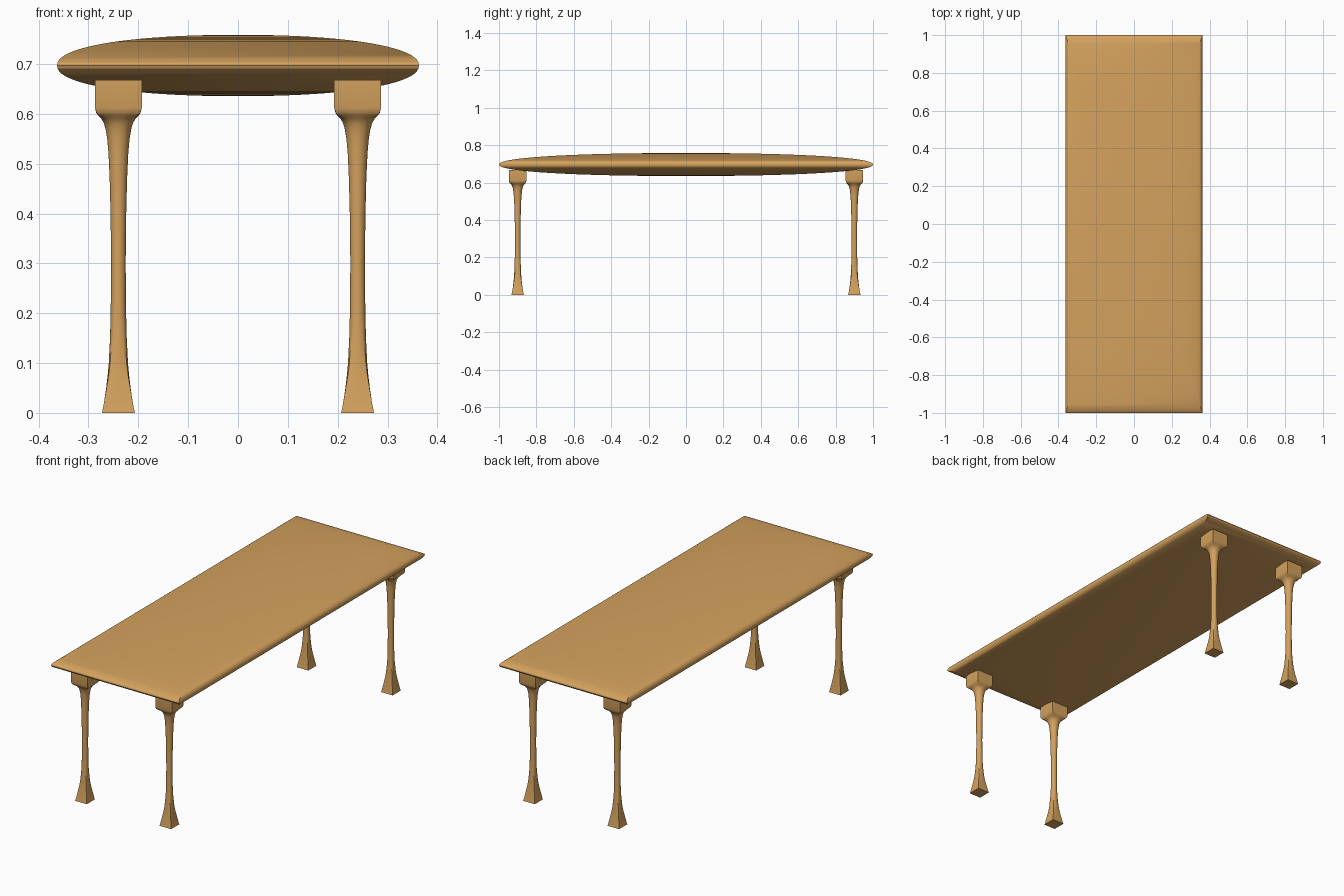
import bpy, bmesh, math

if "Cube" in bpy.data.objects:
    bpy.data.objects.remove(bpy.data.objects["Cube"])

wood = bpy.data.materials.new("wood")
wood.diffuse_color = (0.66, 0.36, 0.11, 1)
wood.use_nodes = True
wood.node_tree.nodes["Principled BSDF"].inputs["Base Color"].default_value = wood.diffuse_color


def loft(name, rings, angle):
    """Skin a stack of closed rings and cap both ends."""
    bm = bmesh.new()
    loops = [[bm.verts.new(p) for p in ring] for ring in rings]
    n = len(loops[0])
    for a, b in zip(loops, loops[1:]):
        for i in range(n):
            j = (i + 1) % n
            bm.faces.new((a[i], a[j], b[j], b[i]))
    bm.faces.new(loops[0][::-1])
    bm.faces.new(loops[-1])
    bmesh.ops.recalc_face_normals(bm, faces=bm.faces)
    mesh = bpy.data.meshes.new(name)
    bm.to_mesh(mesh)
    bm.free()
    mesh.materials.append(wood)
    obj = bpy.data.objects.new(name, mesh)
    bpy.context.collection.objects.link(obj)
    bpy.ops.object.select_all(action='DESELECT')
    obj.select_set(True)
    bpy.context.view_layer.objects.active = obj
    bpy.ops.object.shade_smooth_by_angle(angle=math.radians(angle))
    return obj


# Table top: mitred rectangles following a softly squared ellipse
HALF_X, HALF_Y, HALF_Z, MID_Z, POWER = 0.363, 1.0, 0.0615, 0.697, 2.2
rings = []
STEPS = 40
for i in range(STEPS + 1):
    t = math.radians(-89.5 + 179 * i / STEPS)
    s = math.cos(t) ** (2 / POWER)
    z = MID_Z + HALF_Z * math.copysign(abs(math.sin(t)) ** (2 / POWER), t)
    rings.append([(sx * HALF_X * s, sy * HALF_Y * s, z)
                  for sx, sy in ((-1, -1), (1, -1), (1, 1), (-1, 1))])
loft("table_top", rings, 30)

# Leg profile: height, half width, squareness (1 square, 0 round)
PROFILE = [
    (0.0, 0.033, 1), (0.01, 0.0308, 1), (0.025, 0.0282, 1), (0.05, 0.0245, 0.9),
    (0.075, 0.0215, 0.7), (0.10, 0.0193, 0.5), (0.15, 0.0168, 0.2),
    (0.20, 0.0155, 0), (0.30, 0.0146, 0), (0.40, 0.0157, 0), (0.47, 0.0175, 0),
    (0.52, 0.0198, 0), (0.55, 0.0225, 0), (0.57, 0.0258, 0.05),
    (0.582, 0.0295, 0.2), (0.59, 0.034, 0.45), (0.596, 0.040, 0.75),
    (0.602, 0.0445, 0.95), (0.612, 0.047, 1), (0.668, 0.047, 1),
]
SIDES = 32


def leg_ring(z, half, square):
    ring = []
    for i in range(SIDES):
        a = 2 * math.pi * i / SIDES
        c, s = math.cos(a), math.sin(a)
        r = half * (1 - square + square / max(abs(c), abs(s)))
        ring.append((r * c, r * s, z))
    return ring


# Four identical legs near the corners
for y, end in ((-0.9, "front"), (0.9, "back")):
    for x, side in ((-0.24, "left"), (0.24, "right")):
        leg = loft(f"{end}_{side}_leg", [leg_ring(*row) for row in PROFILE], 40)
        leg.location = (x, y, 0)
